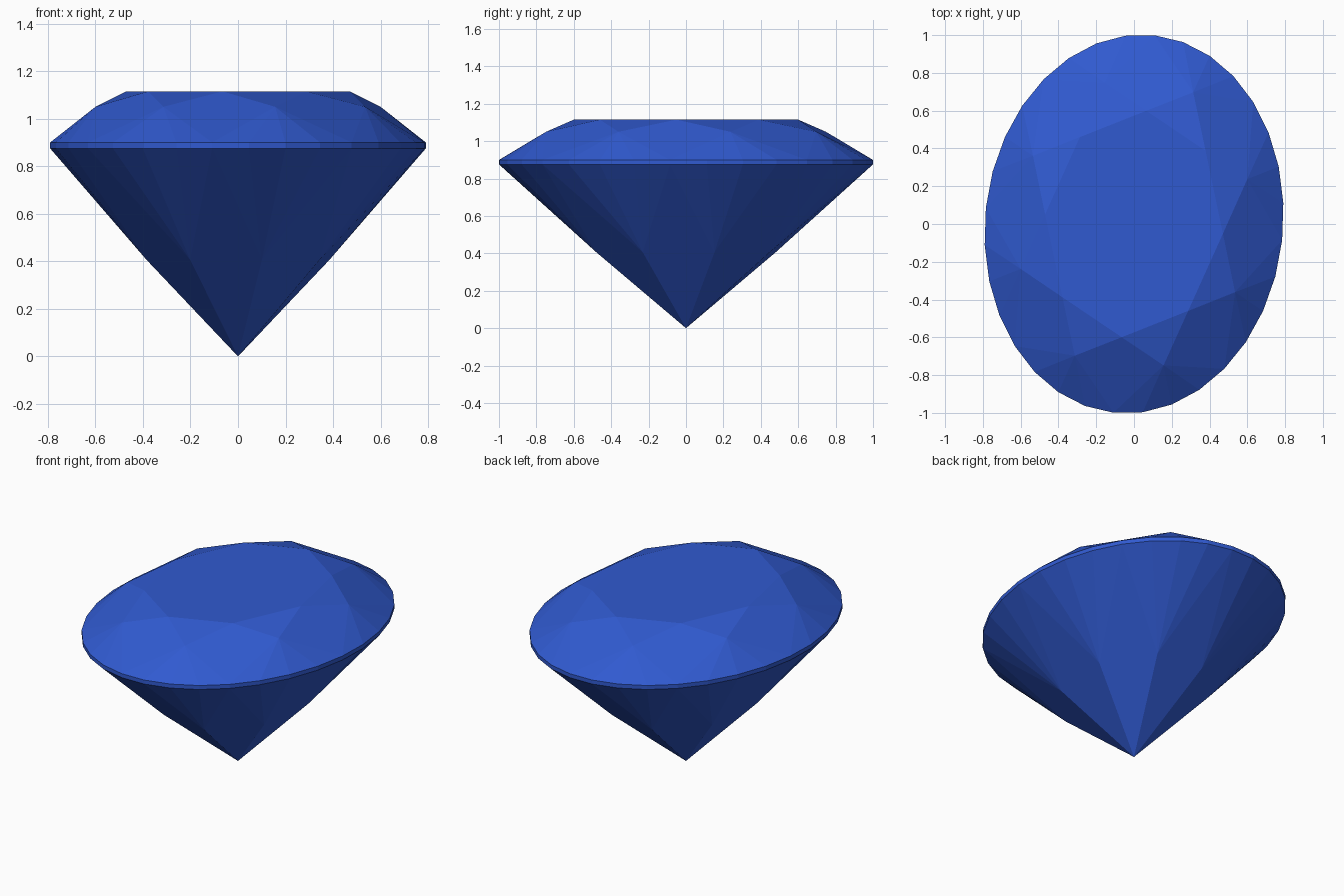
import bpy, bmesh, math

if "Cube" in bpy.data.objects:
    bpy.data.objects.remove(bpy.data.objects["Cube"])

LONG, SHORT = 1.005, 0.789          # half axes of the oval outline
TILT = math.radians(6.2)            # clockwise turn of the oval
Z_TABLE, Z_STAR, Z_GIRDLE, Z_UNDER, Z_BREAK = 1.115, 1.05, 0.90, 0.875, 0.406

blue = bpy.data.materials.new("sapphire blue")
blue.diffuse_color = (0.03, 0.102, 0.63, 1)
blue.use_nodes = True
blue.node_tree.nodes["Principled BSDF"].inputs["Base Color"].default_value = blue.diffuse_color


def point(step, r, z):
    """Point on a scaled oval; step counts 32nds of a turn, clockwise from +y."""
    t = step * math.tau / 32
    x, y = SHORT * r * math.sin(t), LONG * r * math.cos(t)
    c, s = math.cos(TILT), math.sin(TILT)
    return (x * c + y * s, y * c - x * s, z)


def make_part(name, faces):
    """Weld a list of facets into one flat-shaded object."""
    bm = bmesh.new()
    for f in faces:
        bm.faces.new([bm.verts.new(p) for p in f])
    bmesh.ops.remove_doubles(bm, verts=bm.verts, dist=1e-4)
    for f in bm.faces:              # every facet faces away from the stone's core
        f.normal_update()
        c = f.calc_center_median()
        c.z -= 0.8
        if f.normal.dot(c) < 0:
            f.normal_flip()
    me = bpy.data.meshes.new(name)
    bm.to_mesh(me)
    bm.free()
    me.materials.append(blue)
    ob = bpy.data.objects.new(name, me)
    bpy.context.collection.objects.link(ob)


def girdle_fan(apex, start, z):
    """Four narrow facets from an inner point to the outline."""
    return [[apex, point(start + i, 1, z), point(start + i + 1, 1, z)] for i in range(4)]


table = [[point(4 * k, 0.6, Z_TABLE) for k in range(0, 8)]]
crown, pavilion = table, []
culet = (0, 0, 0)
for m in range(0, 32, 4):
    corner, following = point(m, 0.6, Z_TABLE), point(m + 4, 0.6, Z_TABLE)
    star = point(m + 2, 0.783, Z_STAR)
    before = point(m - 2, 0.783, Z_STAR)
    # crown: star facet, main kite, upper girdle facets
    crown.append([corner, star, following])
    crown.append([corner, before, point(m, 1, Z_GIRDLE), star])
    crown += girdle_fan(star, m, Z_GIRDLE)
    # pavilion: main kite down to the tip, lower girdle facets
    low, low_before = point(m + 2, 0.502, Z_BREAK), point(m - 2, 0.502, Z_BREAK)
    pavilion.append([culet, low_before, point(m, 1, Z_UNDER), low])
    pavilion += girdle_fan(low, m, Z_UNDER)

make_part("crown", crown)
make_part("pavilion", pavilion)
make_part("girdle", [[point(i, 1, Z_UNDER), point(i + 1, 1, Z_UNDER),
                      point(i + 1, 1, Z_GIRDLE), point(i, 1, Z_GIRDLE)] for i in range(32)])
